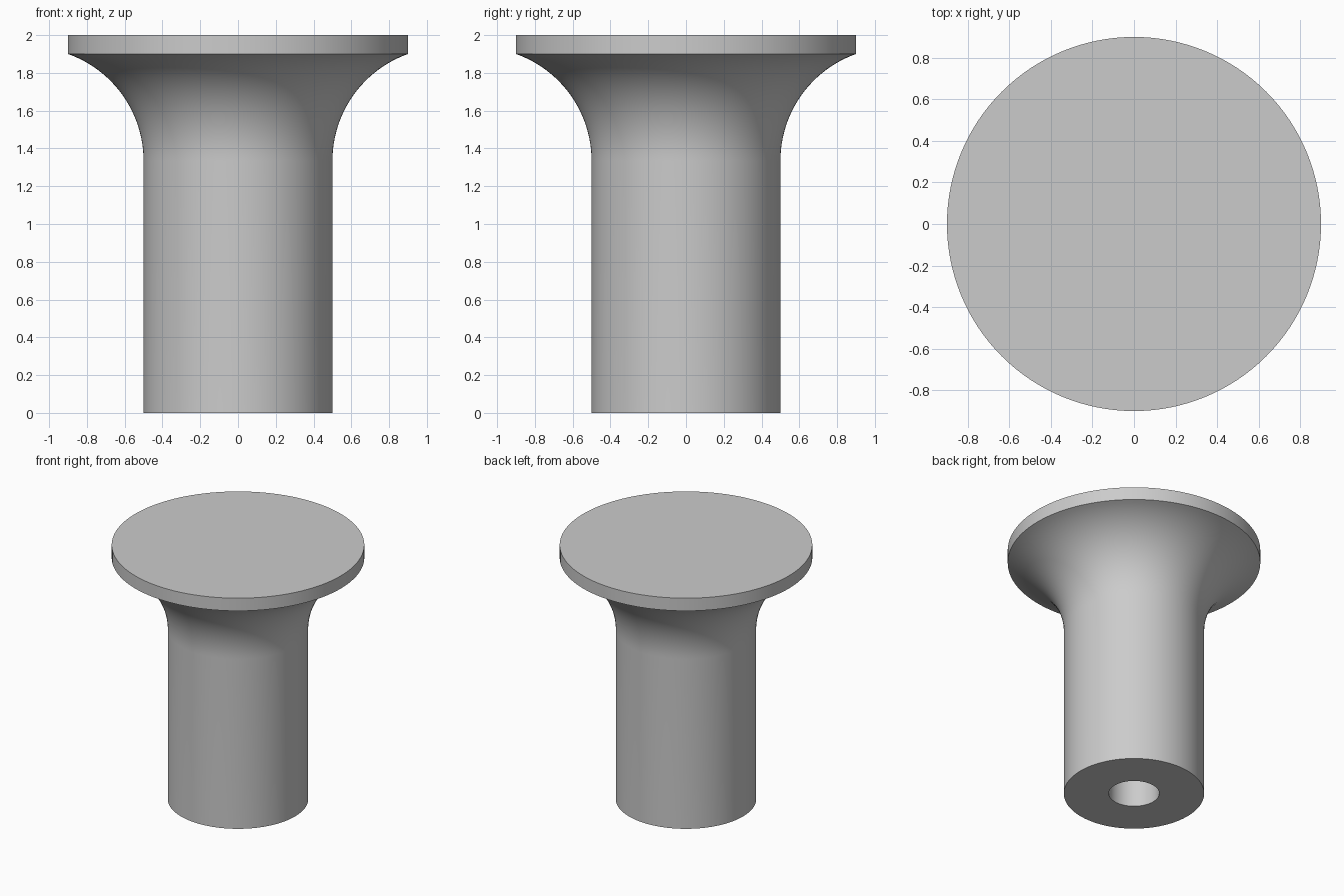
import bpy
import bmesh
from math import sin, cos, pi, asin, sqrt, radians

if "Cube" in bpy.data.objects:
    bpy.data.objects.remove(bpy.data.objects["Cube"], do_unlink=True)

SEGMENTS = 128
HEIGHT = 2.0
SHAFT_R, HEAD_R, BORE_R = 0.5, 0.9, 0.18
BORE_DEPTH = 1.0
RIM_Z = 1.9
FILLET_R = 0.6

# Neutral grey material
grey = bpy.data.materials.new("light_grey")
grey.use_nodes = True
colour = (0.6, 0.6, 0.6, 1)
grey.diffuse_color = colour
grey.node_tree.nodes["Principled BSDF"].inputs["Base Color"].default_value = colour

# Flare: circular arc tangent to the shaft, ending under the rim
spread = HEAD_R - SHAFT_R
rise = sqrt(FILLET_R**2 - (FILLET_R - spread)**2)
sweep = asin(rise / FILLET_R)
steps = 24
flare = [(SHAFT_R + FILLET_R * (1 - cos(sweep * i / steps)),
          RIM_Z - rise + FILLET_R * sin(sweep * i / steps))
         for i in range(steps + 1)]

# Half section: blind bore, foot, shaft, flare, rim, flat top
section = [(0, BORE_DEPTH), (BORE_R, BORE_DEPTH), (BORE_R, 0), (SHAFT_R, 0)]
section += flare + [(HEAD_R, HEIGHT), (0, HEIGHT)]

# Revolve the section around z
bm = bmesh.new()
verts = [bm.verts.new((r, 0, z)) for r, z in section]
edges = [bm.edges.new(pair) for pair in zip(verts, verts[1:])]
bmesh.ops.spin(bm, geom=verts + edges, cent=(0, 0, 0), axis=(0, 0, 1),
               angle=2 * pi, steps=SEGMENTS, use_merge=True)
bmesh.ops.remove_doubles(bm, verts=bm.verts, dist=0.0001)
bmesh.ops.recalc_face_normals(bm, faces=bm.faces)

mesh = bpy.data.meshes.new("flared_post")
bm.to_mesh(mesh)
bm.free()
mesh.materials.append(grey)
post = bpy.data.objects.new("flared_post", mesh)
bpy.context.collection.objects.link(post)

# Smooth round walls, crisp rims
bpy.ops.object.select_all(action='DESELECT')
post.select_set(True)
bpy.context.view_layer.objects.active = post
bpy.ops.object.shade_smooth_by_angle(angle=radians(30))
